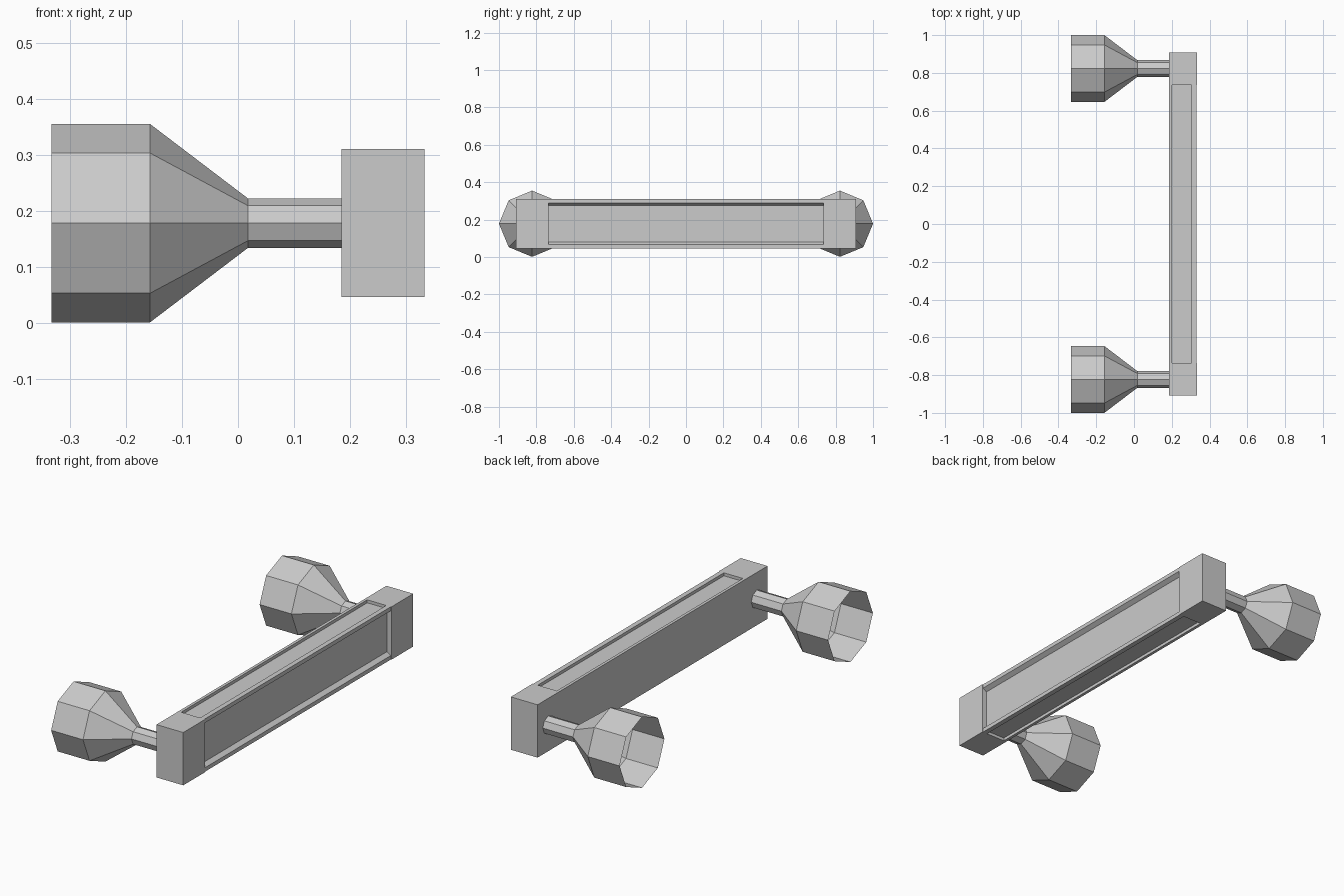
import bpy, bmesh, math
from mathutils import Vector

cube = bpy.data.objects.get("Cube")
if cube:
    bpy.data.objects.remove(cube, do_unlink=True)

# One plain grey for the whole handle
grey = bpy.data.materials.new("plain grey")
grey.use_nodes = True
colour = (0.6, 0.6, 0.6, 1)
grey.diffuse_color = colour
grey.node_tree.nodes["Principled BSDF"].inputs["Base Color"].default_value = colour

MID_Z = 0.178
BACK, FRONT = 0.185, 0.333


def finish(name, bm):
    bmesh.ops.recalc_face_normals(bm, faces=bm.faces)
    mesh = bpy.data.meshes.new(name)
    bm.to_mesh(mesh)
    bm.free()
    mesh.materials.append(grey)
    obj = bpy.data.objects.new(name, mesh)
    bpy.context.collection.objects.link(obj)
    return obj


def extrude_profile(name, profile, y0, y1):
    """Prism along y from an (x, z) outline."""
    bm = bmesh.new()
    face = bm.faces.new([bm.verts.new((x, y0, z)) for x, z in profile])
    ext = bmesh.ops.extrude_face_region(bm, geom=[face], use_keep_orig=True)
    moved = [v for v in ext["geom"] if isinstance(v, bmesh.types.BMVert)]
    bmesh.ops.translate(bm, verts=moved, vec=Vector((0, y1 - y0, 0)))
    return finish(name, bm)


def lathe_x(name, profile, y, sides=8):
    """Faceted open shell turned about the x direction from (x, radius) points."""
    bm = bmesh.new()
    rings = []
    for x, r in profile:
        rings.append([bm.verts.new((x, y + r * math.cos(a), MID_Z + r * math.sin(a)))
                      for a in (math.tau * i / sides for i in range(sides))])
    for a, b in zip(rings, rings[1:]):
        for i in range(sides):
            j = (i + 1) % sides
            bm.faces.new((a[i], a[j], b[j], b[i]))
    return finish(name, bm)


# Grip bar with shallow channels on top, bottom and front; flat back
upper = [(BACK, 0.132), (0.2, 0.132), (0.2, 0.117), (0.305, 0.117),
         (0.305, 0.132), (0.33, 0.132), (0.33, 0.112), (0.309, 0.098)]
outline = upper + [(x, -z) for x, z in reversed(upper)]
extrude_profile("grip_bar", [(x, MID_Z + z) for x, z in outline], -0.735, 0.735)

# End blocks and the flared eight-sided mounts behind them
block = [(BACK, 0.046), (FRONT, 0.046), (FRONT, 0.31), (BACK, 0.31)]
mount = [(-0.333, 0.177), (-0.157, 0.177), (0.018, 0.044), (BACK, 0.044)]
for side, s in (("front", -1), ("back", 1)):
    extrude_profile(side + "_end_block", block, s * 0.735, s * 0.908)
    lathe_x(side + "_flared_mount", mount, s * 0.823)
